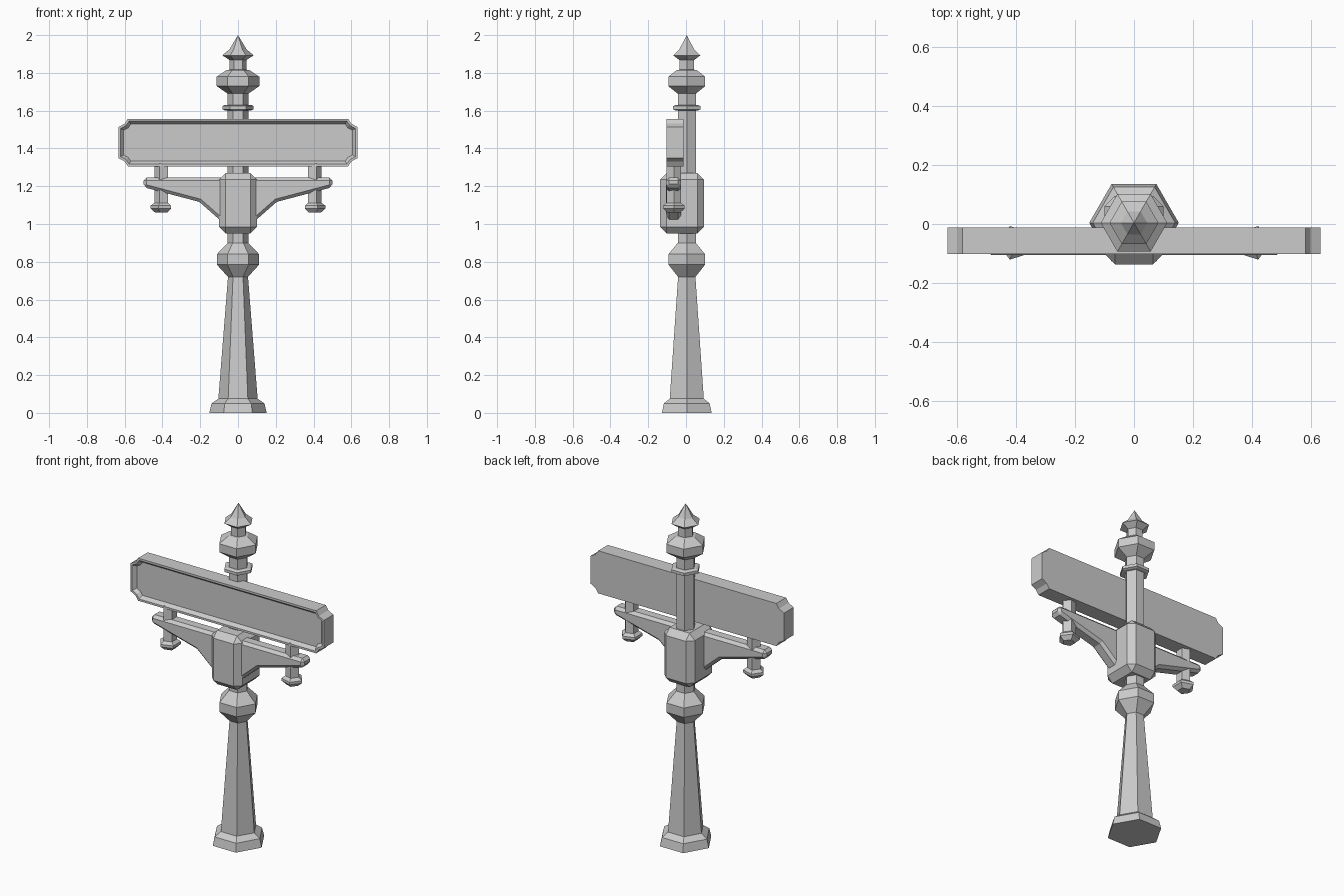
import bpy, bmesh
from math import cos, sin, pi
from mathutils import Vector

old = bpy.data.objects.get("Cube")
if old:
    bpy.data.objects.remove(old)

# Single painted-metal colour
grey = bpy.data.materials.new("light_grey")
grey.use_nodes = True
grey.diffuse_color = (0.6, 0.6, 0.6, 1)
grey.node_tree.nodes["Principled BSDF"].inputs["Base Color"].default_value = grey.diffuse_color


def finish(name, bm):
    bmesh.ops.recalc_face_normals(bm, faces=bm.faces)
    mesh = bpy.data.meshes.new(name)
    bm.to_mesh(mesh)
    bm.free()
    mesh.materials.append(grey)
    obj = bpy.data.objects.new(name, mesh)
    bpy.context.collection.objects.link(obj)
    return obj


def turned(name, profile, sides, centre=(0, 0), start=0.0):
    """Faceted turning from (radius, height) pairs."""
    bm = bmesh.new()
    rings = []
    for r, z in profile:
        angles = [start + 2 * pi * i / sides for i in range(sides if r else 1)]
        rings.append([bm.verts.new((centre[0] + r * cos(a), centre[1] + r * sin(a), z))
                      for a in angles])
    for low, high in zip(rings, rings[1:]):
        for i in range(sides):
            j = (i + 1) % sides
            if len(high) == 1:
                bm.faces.new((low[i], low[j], high[0]))
            else:
                bm.faces.new((low[i], low[j], high[j], high[i]))
    bm.faces.new(rings[0][::-1])
    if len(rings[-1]) > 1:
        bm.faces.new(rings[-1])
    return finish(name, bm)


def slab(outline, front, back):
    """Extrude an x-z outline from front to back; returns bmesh and front face."""
    bm = bmesh.new()
    a = [bm.verts.new((x, front, z)) for x, z in outline]
    b = [bm.verts.new((x, back, z)) for x, z in outline]
    face = bm.faces.new(a)
    bm.faces.new(b[::-1])
    for i in range(len(a)):
        j = (i + 1) % len(a)
        bm.faces.new((a[i], b[i], b[j], a[j]))
    bmesh.ops.recalc_face_normals(bm, faces=bm.faces)
    return bm, face


def chamfer(obj, width):
    mod = obj.modifiers.new("chamfer", "BEVEL")
    mod.width = width
    mod.segments = 1
    mod.limit_method = "ANGLE"
    mod.angle_limit = 0.7


# Hexagonal post, from foot to spike
POST = (0, 0.004)
turned("lower_post", [(.152, 0), (.14, .05), (.104, .075), (.053, .72), (.112, .785),
                      (.112, .84), (.055, .9), (.055, 1.0)], 6, POST)
turned("upper_post", [(.055, 1.2), (.055, 1.69), (.113, 1.73), (.113, 1.78),
                      (.06, 1.815), (.045, 1.817), (.045, 1.868), (.083, 1.893),
                      (.045, 1.925), (0, 2)], 6, POST)
turned("post_collar", [(.07, 1.602), (.083, 1.607), (.083, 1.624), (.07, 1.63)], 6, POST)

# Chamfered block that clamps the arms
bm = bmesh.new()
bmesh.ops.create_cube(bm, size=1)
bmesh.ops.scale(bm, vec=(.2, .232, .32), verts=bm.verts)
bmesh.ops.translate(bm, vec=Vector((0, -.021, 1.11)), verts=bm.verts)
chamfer(finish("clamp_block", bm), .035)

# Pair of bracket arms, tapering outward
right_half = [(.03, 1.0), (.1, 1.025), (.205, 1.117), (.5, 1.195), (.5, 1.245)]
bm, face = slab(right_half + [(-x, z) for x, z in right_half[::-1]], -.106, -.026)
chamfer(finish("bracket_arms", bm), .016)

# Pentagonal pins through the arm ends
for side, label in ((1, "left"), (-1, "right")):
    turned(label + "_pin", [(.035, 1.06), (.06, 1.082), (.06, 1.097), (.04, 1.112),
                            (.04, 1.32)],
           5, (side * .403, -.064), 0 if side > 0 else pi)

# Sign board with notched corners and a recessed front panel
corner = [(.633, .082), (.6, .1), (.583, .126)]
outline = []
for sx, sz in ((1, 1), (-1, 1), (-1, -1), (1, -1)):
    points = corner if sx * sz > 0 else corner[::-1]
    outline += [(sx * x, 1.431 + sz * z) for x, z in points]
bm, face = slab(outline, -.102, -.012)
bmesh.ops.inset_region(bm, faces=[face], thickness=.012, use_even_offset=True)
bmesh.ops.inset_region(bm, faces=[face], thickness=.016, depth=-.02, use_even_offset=True)
finish("sign_board", bm)
